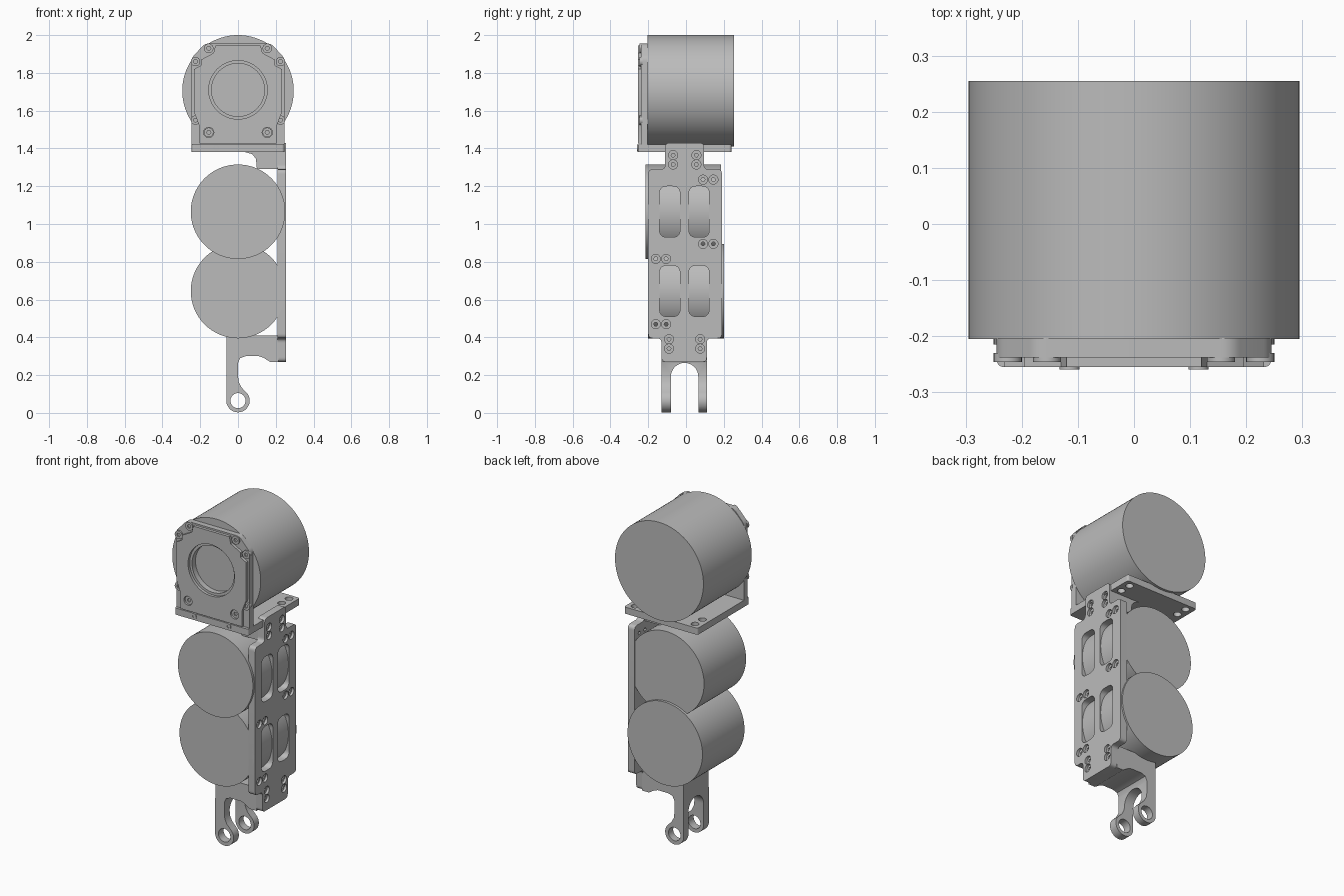
import bpy, math
from mathutils import Matrix, Vector

if "Cube" in bpy.data.objects:
    bpy.data.objects.remove(bpy.data.objects["Cube"])

grey = bpy.data.materials.new("machined grey")
grey.use_nodes = True
COLOUR = (0.5, 0.5, 0.5, 1)
grey.diffuse_color = COLOUR
grey.node_tree.nodes["Principled BSDF"].inputs["Base Color"].default_value = COLOUR

# Drawing planes: (u, v, extrusion) expressed as world axes
X, Y, Z = Vector((1, 0, 0)), Vector((0, 1, 0)), Vector((0, 0, 1))
SIDE, FRONT, FLAT = (Y, Z, X), (X, Z, -Y), (X, Y, Z)


def circle(u, v, r, n=24):
    return [(u + r * math.cos(math.tau * i / n), v + r * math.sin(math.tau * i / n)) for i in range(n)]


def rounded(points, radius, steps=6):
    """Polygon outline with every corner softened by a quadratic arc."""
    out = []
    for i, p in enumerate(points):
        p = Vector(p)
        a, b = Vector(points[i - 1]) - p, Vector(points[(i + 1) % len(points)]) - p
        start = p + a.normalized() * min(radius, a.length * 0.45)
        end = p + b.normalized() * min(radius, b.length * 0.45)
        for k in range(steps + 1):
            t = k / steps
            out.append(start * (1 - t) ** 2 + p * 2 * t * (1 - t) + end * t * t)
    return out


def rect(u0, u1, v0, v1):
    return [(u0, v0), (u1, v0), (u1, v1), (u0, v1)]


def finish(obj):
    obj.data.materials.clear()
    obj.data.materials.append(grey)
    bpy.ops.object.select_all(action="DESELECT")
    obj.select_set(True)
    bpy.context.view_layer.objects.active = obj
    bpy.ops.object.shade_smooth_by_angle(angle=math.radians(30))


def add_mesh(name, source):
    """Turn an evaluated object into a plain mesh object."""
    dg = bpy.context.evaluated_depsgraph_get()
    mesh = bpy.data.meshes.new_from_object(source.evaluated_get(dg))
    mesh.transform(source.matrix_world)
    bpy.data.objects.remove(source)
    obj = bpy.data.objects.new(name, mesh)
    bpy.context.collection.objects.link(obj)
    finish(obj)
    return obj


def extrude(name, plane, loops, lo, hi):
    """Extrude an outline (first loop) with holes (other loops) between two world positions."""
    cu = bpy.data.curves.new(name, "CURVE")
    cu.dimensions, cu.fill_mode = "2D", "BOTH"
    cu.extrude = (hi - lo) / 2
    for loop in loops:
        sp = cu.splines.new("POLY")
        sp.points.add(len(loop) - 1)
        for pt, (u, v) in zip(sp.points, loop):
            pt.co = (u, v, 0, 1)
        sp.use_cyclic_u = True
    src = bpy.data.objects.new(name + "_outline", cu)
    bpy.context.collection.objects.link(src)
    u, v, w = plane
    axis = Vector([abs(c) for c in w])
    m = Matrix((u, v, w)).transposed().to_4x4()
    m.translation = axis * (lo + hi) / 2
    src.matrix_world = m
    bpy.context.view_layer.update()
    return add_mesh(name, src)


def drum(name, z, r, y0, y1):
    bpy.ops.mesh.primitive_cylinder_add(vertices=96, radius=r, depth=y1 - y0,
                                        location=(0, (y0 + y1) / 2, z), rotation=(math.pi / 2, 0, 0))
    obj = bpy.context.object
    obj.name = name
    finish(obj)


def screws(name, plane, spots, r, lo, hi):
    for i, (u, v) in enumerate(spots):
        extrude(f"{name}_{i + 1}", plane, [circle(u, v, r), circle(u, v, r * 0.45, 6)], lo, hi)


# Motor drums
drum("top_drum", 1.705, 0.295, -0.205, 0.255)
drum("middle_drum", 1.065, 0.25, -0.215, 0.185)
drum("lower_drum", 0.645, 0.25, -0.2, 0.2)

# Side plate with windows, screw holes and end tabs
outline = [(-0.13, 0.27), (0.11, 0.27), (0.11, 0.395), (0.19, 0.395), (0.19, 1.29), (0.095, 1.29),
           (0.095, 1.43), (-0.11, 1.43), (-0.11, 1.29), (-0.2, 1.29), (-0.2, 0.395), (-0.13, 0.395)]
windows = [rounded(rect(y, y + 0.108, z, z + 0.27), 0.04) for y in (-0.14, 0.015) for z in (0.51, 0.93)]
spots = [(y, z) for y in (-0.09, 0.075) for z in (0.34, 0.39)]
spots += [(y, z) for y in (-0.068, 0.055) for z in (1.315, 1.365)]
spots += [(y, z) for y in (0.09, 0.145) for z in (0.895, 1.235)]
spots += [(y, z) for y in (-0.16, -0.105) for z in (0.47, 0.815)]
extrude("side_plate", SIDE, [rounded(outline, 0.025)] + windows + [circle(y, z, 0.024) for y, z in spots],
        0.21, 0.255)
screws("side_screw", SIDE, spots, 0.024, 0.21, 0.24)

# Upper bracket joining the plate to the platform
extrude("upper_bracket", FRONT, [[(0.215, 1.29), (0.215, 1.4), (0.04, 1.4), (0.04, 1.38), (0.075, 1.37),
                                  (0.095, 1.345), (0.1, 1.29)]], -0.11, 0.095)

# Platform with rear mounting holes
holes = [circle(s * x, y, 0.022) for s in (-1, 1) for x, y in ((0.2, 0.2), (0.2, 0.13))]
extrude("platform", FLAT, [rounded(rect(-0.245, 0.245, -0.255, 0.24), 0.015)] + holes, 1.38, 1.42)

# Front cap: stepped plates around a round opening
corner_spots = [(s * x, z) for s in (-1, 1)
                for x, z in ((0.155, 1.93), (0.225, 1.86), (0.225, 1.55), (0.155, 1.485))]
frame = [(-0.245, 1.4), (0.245, 1.4), (0.245, 1.88), (0.175, 1.955), (-0.175, 1.955), (-0.245, 1.88)]
face = [(-0.205, 1.425), (0.205, 1.425), (0.205, 1.52), (0.232, 1.59), (0.232, 1.82), (0.195, 1.84), (0.195, 1.87),
        (0.13, 1.905), (0.12, 1.945)]
face += [(-x, z) for x, z in reversed(face)]
face = [p for i, p in enumerate(face) if p not in face[:i]]
extrude("cap_frame", FRONT, [rounded(frame, 0.02), circle(0, 1.71, 0.14, 64)], -0.238, -0.203)
lower_holes = [circle(s * 0.155, 1.485, 0.027) for s in (-1, 1)]
extrude("cap_face", FRONT, [face, circle(0, 1.71, 0.155, 64)] + lower_holes, -0.255, -0.238)
screws("cap_screw", FRONT, corner_spots, 0.025, -0.246, -0.23)
screws("platform_screw", FRONT, [(-0.115, 1.403), (0.115, 1.403)], 0.018, -0.259, -0.25)

# Lower fork: arm with an eye, split by an arched slot
eye = [(0.062 * math.cos(math.radians(a)), 0.065 + 0.062 * math.sin(math.radians(a)))
       for a in range(175, 406, 10)]
arm = eye + [(0.018, 0.135), (0.003, 0.165), (0, 0.2), (0, 0.265), (0.012, 0.29), (0.04, 0.3), (0.11, 0.3),
             (0.135, 0.292), (0.17, 0.27), (0.215, 0.27), (0.215, 0.41), (-0.06, 0.41)]
fork = extrude("fork", FRONT, [arm, circle(0, 0.065, 0.04, 32)], -0.13, 0.11)
arch = [(-0.0075 + 0.0725 * math.cos(math.pi * k / 16), 0.192 + 0.0725 * math.sin(math.pi * k / 16))
        for k in range(17)]
cutter = extrude("fork_slot", SIDE, [[(-0.08, -0.1), (0.065, -0.1)] + arch], -0.3, 0.2)
cutter.hide_render = True
mod = fork.modifiers.new("slot", "BOOLEAN")
mod.operation, mod.solver, mod.object = "DIFFERENCE", "EXACT", cutter
for obj in (fork, cutter):
    weld = obj.modifiers.new("weld", "WELD")
    weld.merge_threshold = 0.0005
fork.modifiers.move(1, 0)
bpy.context.view_layer.update()
add_mesh("lower_fork", fork)
bpy.data.objects.remove(cutter)
